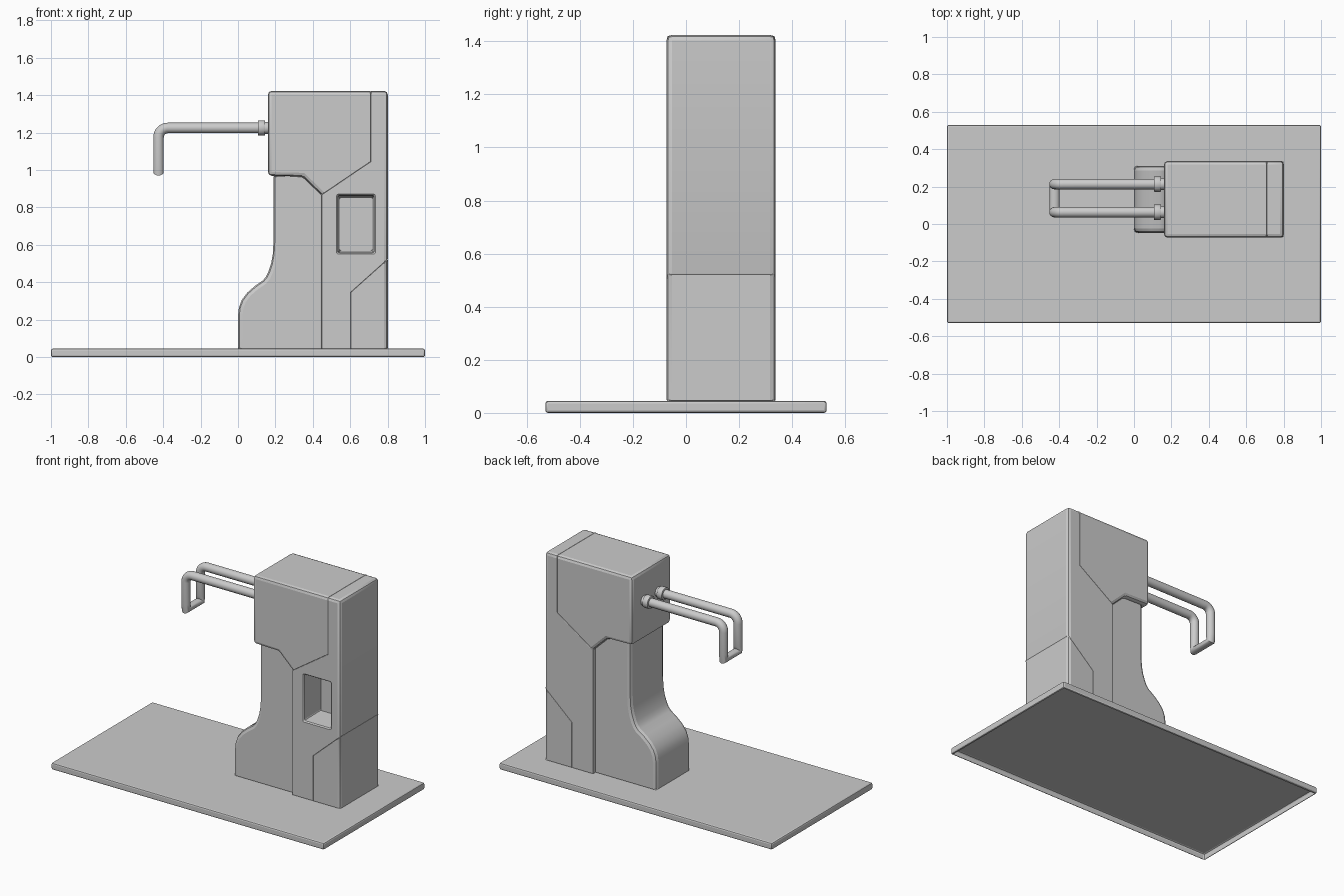
import bpy, bmesh, math
from mathutils import Vector

if "Cube" in bpy.data.objects:
    bpy.data.objects.remove(bpy.data.objects["Cube"])


def finish(ob, angle=35):
    bpy.ops.object.select_all(action='DESELECT')
    bpy.context.view_layer.objects.active = ob
    ob.select_set(True)
    for m in list(ob.modifiers):
        bpy.ops.object.modifier_apply(modifier=m.name)
    bpy.ops.object.shade_smooth_by_angle(angle=math.radians(angle))
    return ob


def mesh_object(name, bm):
    bmesh.ops.recalc_face_normals(bm, faces=bm.faces[:])
    me = bpy.data.meshes.new(name)
    bm.to_mesh(me)
    bm.free()
    ob = bpy.data.objects.new(name, me)
    bpy.context.collection.objects.link(ob)
    return ob


def panel(name, pts, outer, y0, y1, width=0.02):
    """Extrude an xz profile along y; sides in 'outer' get a wide bevel, seams a thin one."""
    bm = bmesh.new()
    layer = bm.edges.layers.float.new('bevel_weight_edge')
    n = len(pts)
    a = [bm.verts.new((x, y0, z)) for x, z in pts]
    b = [bm.verts.new((x, y1, z)) for x, z in pts]
    bm.faces.new(a)
    bm.faces.new(b)
    for i in range(n):
        j = (i + 1) % n
        bm.faces.new((a[i], a[j], b[j], b[i]))
    for i in range(n):
        j, k = (i + 1) % n, i - 1
        w = 1.0 if i in outer else 0.2
        for row in (a, b):
            bm.edges.get((row[i], row[j]))[layer] = w
        turn = (Vector(pts[j]) - Vector(pts[i])).angle(Vector(pts[i]) - Vector(pts[k]))
        sides = (i in outer) + (k % n in outer)
        if turn > math.radians(35):
            bm.edges.get((a[i], b[i]))[layer] = (0, 0.2, 1)[sides]
    ob = mesh_object(name, bm)
    m = ob.modifiers.new('bevel', 'BEVEL')
    m.limit_method = 'WEIGHT'
    m.width = width
    m.segments = 2
    return finish(ob, 20)


def cylinder(name, x0, x1, y, z, r):
    bpy.ops.mesh.primitive_cylinder_add(vertices=32, radius=r, depth=x1 - x0,
                                        location=((x0 + x1) / 2, y, z),
                                        rotation=(0, math.pi / 2, 0))
    ob = bpy.context.object
    ob.name = name
    m = ob.modifiers.new('bevel', 'BEVEL')
    m.limit_method = 'ANGLE'
    m.width = 0.004
    m.segments = 2
    return finish(ob)


# Base plate: rounded tray, open underneath
bm = bmesh.new()
bmesh.ops.create_cube(bm, size=1)
bmesh.ops.scale(bm, vec=(2, 1.06, 0.045), verts=bm.verts[:])
bmesh.ops.translate(bm, vec=(0, 0, 0.0225), verts=bm.verts[:])
bmesh.ops.bevel(bm, geom=bm.edges[:], offset=0.01, segments=2, profile=0.5, affect='EDGES')
bm.normal_update()
underside = [f for f in bm.faces if f.normal.z < -0.99]
me = bpy.data.meshes.new('base_plate')
bmesh.ops.delete(bm, geom=underside, context='FACES')
bm.to_mesh(me)
bm.free()
base = bpy.data.objects.new('base_plate', me)
bpy.context.collection.objects.link(base)
finish(base, 20)

# Housing panels
Y0, Y1 = -0.073, 0.337
panel('head_cover', [(0.16, 1.423), (0.16, 0.97), (0.345, 0.965), (0.447, 0.867),
                     (0.71, 1.045), (0.71, 1.423)], {0, 1, 2, 5}, Y0, Y1)
rear = panel('rear_body', [(0.71, 1.423), (0.71, 1.045), (0.447, 0.867), (0.447, 0.045),
                           (0.602, 0.045), (0.602, 0.345), (0.801, 0.523), (0.801, 1.423)],
             {6, 7}, Y0, Y1)
panel('rear_lower_panel', [(0.602, 0.045), (0.801, 0.045), (0.801, 0.523), (0.602, 0.345)],
      {1}, Y0, Y1)
panel('front_column', [(0.447, 0.045), (0.447, 0.867), (0.345, 0.965), (0.19, 0.968),
                       (0.19, 0.62), (0.186, 0.55), (0.177, 0.5), (0.162, 0.455),
                       (0.15, 0.43), (0.133, 0.41), (0.09, 0.38), (0.05, 0.345),
                       (0.02, 0.305), (0.005, 0.265), (0.0, 0.22), (0.0, 0.045)],
      set(range(3, 15)), -0.047, 0.311, 0.024)

# Side niche cut into the front face, with a flared rim and tapering walls
bm = bmesh.new()
rings = []
for y, grow in ((-0.085, 0.017), (-0.064, 0.0), (0.09, -0.01)):
    rings.append([bm.verts.new((0.631 + sx * (0.097 + grow), y, 0.711 + sz * (0.153 + grow)))
                  for sx, sz in ((-1, -1), (1, -1), (1, 1), (-1, 1))])
corners = []
for r, s in zip(rings, rings[1:]):
    for i in range(4):
        j = (i + 1) % 4
        bm.faces.new((r[i], r[j], s[j], s[i]))
        corners.append(bm.edges.get((r[i], s[i])))
bm.faces.new(rings[0])
bm.faces.new(rings[-1])
bmesh.ops.bevel(bm, geom=corners, offset=0.008, segments=2, profile=0.5, affect='EDGES')
cutter = mesh_object('niche_cutter', bm)
cutter.hide_render = True
cut = rear.modifiers.new('niche', 'BOOLEAN')
cut.operation = 'DIFFERENCE'
cut.solver = 'EXACT'
cut.object = cutter
finish(rear, 20)
bpy.data.objects.remove(cutter)

# Bent tube fork: one swept path, mirrored about its middle
YC, HALF, Z, XE, R = 0.138, 0.075, 1.225, -0.425, 0.05
arm = [(0.17, Z)]
arm += [(XE + R - R * math.sin(t), Z - R + R * math.cos(t))
        for t in (math.pi / 2 * i / 8 for i in range(9))]
arm += [(XE, 1.03), (XE, 0.99)]
path = [(x, YC - HALF, z) for x, z in arm] + [(x, YC + HALF, z) for x, z in reversed(arm)]
cu = bpy.data.curves.new('fork_tube', 'CURVE')
cu.dimensions = '3D'
cu.bevel_depth = 0.028
cu.bevel_resolution = 6
cu.use_fill_caps = True
sp = cu.splines.new('POLY')
sp.points.add(len(path) - 1)
for p, co in zip(sp.points, path):
    p.co = (*co, 1)
tube = bpy.data.objects.new('fork_tube', cu)
bpy.context.collection.objects.link(tube)
bpy.ops.object.select_all(action='DESELECT')
bpy.context.view_layer.objects.active = tube
tube.select_set(True)
bpy.ops.object.convert(target='MESH')
finish(bpy.context.object)

# Collars where the tubes enter the head
for side, y in (('front', YC - HALF), ('back', YC + HALF)):
    cylinder(side + '_collar', 0.106, 0.145, y, Z, 0.041)
    cylinder(side + '_collar_neck', 0.14, 0.17, y, Z, 0.032)
